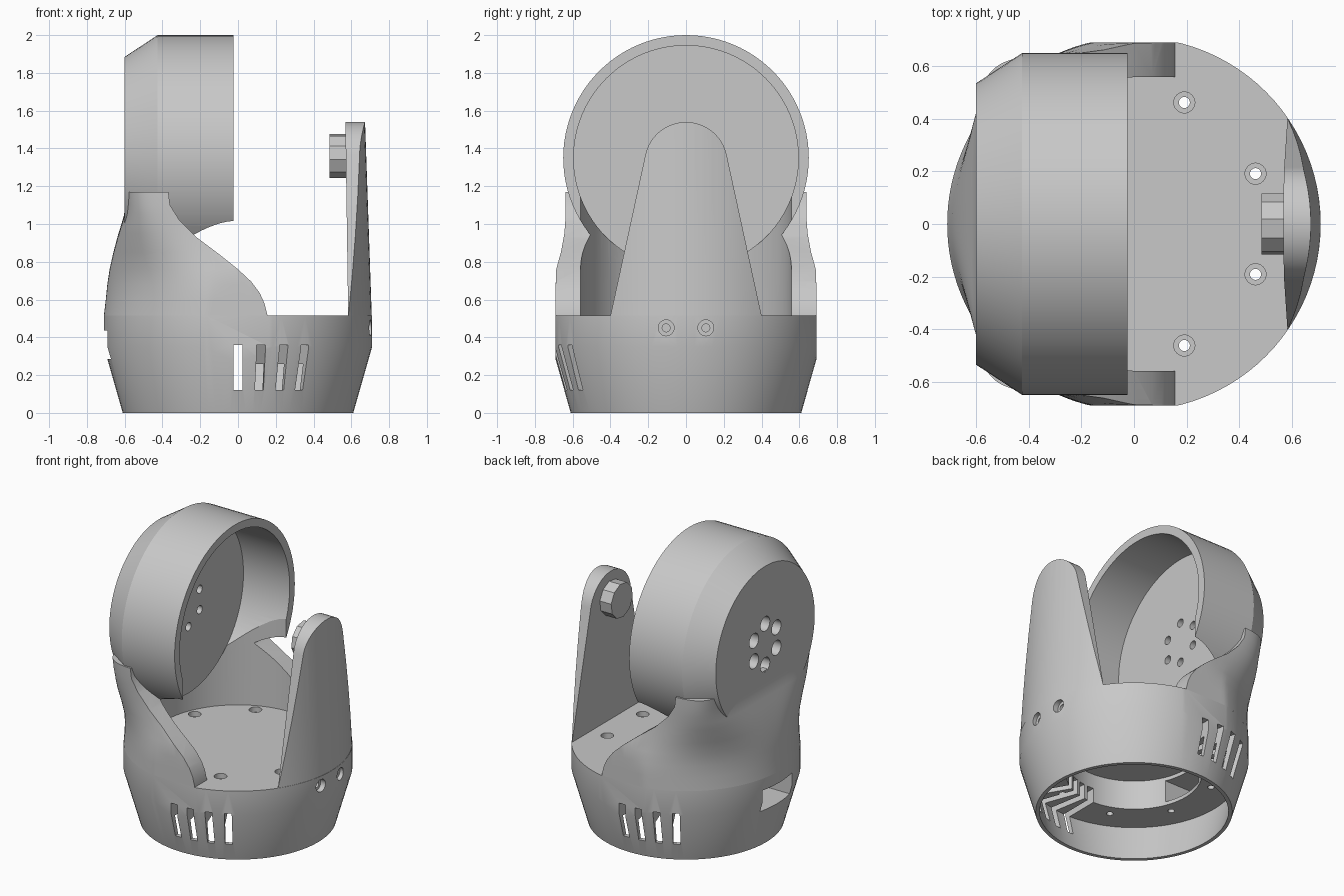
import bpy, bmesh, math
from math import sin, cos, pi, radians

if "Cube" in bpy.data.objects:
    bpy.data.objects.remove(bpy.data.objects["Cube"])

grey = bpy.data.materials.new("plain_grey")
grey.diffuse_color = (0.58, 0.58, 0.58, 1)
grey.use_nodes = True
grey.node_tree.nodes["Principled BSDF"].inputs["Base Color"].default_value = grey.diffuse_color
N = 96


def make(name, bm):
    bmesh.ops.remove_doubles(bm, verts=bm.verts, dist=1e-5)
    bmesh.ops.recalc_face_normals(bm, faces=bm.faces)
    me = bpy.data.meshes.new(name)
    bm.to_mesh(me)
    bm.free()
    me.materials.append(grey)
    ob = bpy.data.objects.new(name, me)
    bpy.context.collection.objects.link(ob)
    return ob


def place(axis, u, v, w):
    """u, v in the section plane, w along the axis."""
    return {'x': (w, u, v), 'y': (u, w, v), 'z': (u, v, w)}[axis]


def loft(name, rings):
    bm = bmesh.new()
    rows = [[bm.verts.new(p) for p in r] for r in rings]
    n = len(rows[0])
    for a, b in zip(rows, rows[1:]):
        for i in range(n):
            j = (i + 1) % n
            bm.faces.new((a[i], a[j], b[j], b[i]))
    bm.faces.new(rows[0][::-1])
    bm.faces.new(rows[-1])
    return make(name, bm)


def prism(name, pts, axis, lo, hi):
    return loft(name, [[place(axis, u, v, w) for u, v in pts] for w in (lo, hi)])


def disc(r, cu=0, cv=0, n=N, turn=0.0):
    return [(cu + r * cos(2 * pi * i / n + turn), cv + r * sin(2 * pi * i / n + turn)) for i in range(n)]


def lathe(name, prof, axis, cu=0, cv=0):
    """Spin an open (radius, along) profile with both ends capped."""
    return loft(name, [[place(axis, u, v, w) for u, v in disc(r, cu, cv)] for r, w in prof])


def box(name, x0, x1, y0, y1, z0, z1):
    return prism(name, [(x0, y0), (x1, y0), (x1, y1), (x0, y1)], 'z', z0, z1)


def boolean(ob, cutter, op='DIFFERENCE'):
    m = ob.modifiers.new("cut", 'BOOLEAN')
    m.operation, m.object, m.solver = op, cutter, 'EXACT'
    bpy.context.view_layer.objects.active = ob
    bpy.ops.object.modifier_apply(modifier=m.name)
    bpy.data.objects.remove(cutter)


def smooth(ob, angle=30):
    bpy.ops.object.select_all(action='DESELECT')
    ob.select_set(True)
    bpy.context.view_layer.objects.active = ob
    bpy.ops.object.shade_smooth_by_angle(angle=radians(angle))


def well_outline(r, front, back=-1.0):
    """Half round at the back, straight sides running to the front."""
    arc = [(r * cos(t), r * sin(t)) for t in [pi / 2 + pi * i / 60 for i in range(61)]]
    if back > -r:
        y = math.sqrt(r * r - back * back)
        arc = ([q for q in arc if q[0] > back and q[1] > 0] + [(back, y), (back, -y)]
               + [q for q in arc if q[0] > back and q[1] < 0])
    return [(front, r)] + arc + [(front, -r)]


# Base: flared drum, hollow below, with a stepped deck
base = lathe("base", [(0.42, 0.46), (0.42, 0.26), (0.65, 0.26), (0.585, 0), (0.61, 0),
                      (0.71, 0.35), (0.71, 0.515)], 'z')
boolean(base, box("clip", -1, 1, -0.69, 0.69, -1, 2), 'INTERSECT')
# Deck screw holes
for k in range(8):
    a = radians(22.5 + 45 * k)
    cx, cy = 0.5 * cos(a), 0.5 * sin(a)
    boolean(base, prism("bore", disc(0.021, cx, cy, 24), 'z', 0.1, 0.7))
    boolean(base, prism("counterbore", disc(0.04, cx, cy, 24), 'z', 0.48, 0.7))
# Vent slots, front and back
for side in (0, 180):
    for k in range(4):
        slot = box("slot", -0.023, 0.023, -0.85, -0.38, 0.12, 0.36)
        slot.rotation_euler.z = radians(side + 10 * k)
        bpy.context.view_layer.update()
        boolean(base, slot)
# Cable port and arm screw holes
boolean(base, box("port", -0.9, -0.38, -0.16, 0.16, 0.285, 0.435))
for y in (-0.105, 0.105):
    boolean(base, prism("bore", disc(0.021, y, 0.45, 24), 'x', 0.5, 0.8))
    boolean(base, prism("counterbore", disc(0.042, y, 0.45, 24), 'x', 0.67, 0.8))
smooth(base)

# Cradle wall: round at the deck, squarer where it meets the drum
rings = []
KEYS = [(0.515, 0.71, 0.71, 2), (0.6, 0.70, 0.71, 2), (0.68, 0.692, 0.705, 2.05),
        (0.76, 0.68, 0.687, 2.25), (0.85, 0.66, 0.664, 2.8), (0.95, 0.633, 0.648, 3.9),
        (1.0, 0.617, 0.644, 4.7), (1.05, 0.603, 0.642, 5.6), (1.1, 0.598, 0.642, 6.4),
        (1.17, 0.598, 0.642, 7)]
for z, a, b, p in KEYS:
    ring = []
    for i in range(2 * N):
        t = pi * (i + 0.5) / N
        x = math.copysign(a * abs(cos(t)) ** (2 / p), cos(t))
        y = math.copysign(b * abs(sin(t)) ** (2 / p), sin(t))
        ring.append((x, max(-0.69, min(0.69, y)), z))
    rings.append(ring)
wall = loft("cradle_wall", rings)
sweep = [(-0.9, 0.4), (0.155, 0.4), (0.155, 0.52), (0.14, 0.58), (0.115, 0.635), (0.07, 0.695),
         (0, 0.76), (-0.1, 0.84), (-0.22, 0.93), (-0.31, 1.02), (-0.36, 1.1), (-0.385, 1.3), (-0.9, 1.3)]
boolean(wall, prism("sweep", sweep, 'y', -1, 1), 'INTERSECT')
boolean(wall, prism("well", well_outline(0.558, 0.9), 'z', 0.4, 1.3))
boolean(wall, prism("drum_void", disc(0.595, 0, 1.35), 'x', -0.375, 0.3))
# Open the underside, which rests on the deck
bm = bmesh.new()
bm.from_mesh(wall.data)
under = [f for f in bm.faces if f.normal.z < -0.99 and f.calc_center_median().z < 0.52]
bmesh.ops.delete(bm, geom=under, context='FACES')
bm.to_mesh(wall.data)
bm.free()
smooth(wall, 35)

# Drum: bevelled cup open toward the arm, cut away over the well
drum = lathe("drum_housing", [(0.535, -0.6), (0.65, -0.425), (0.65, -0.025),
                              (0.595, -0.025), (0.595, -0.375)], 'x', 0, 1.35)
boolean(drum, prism("clearance", well_outline(0.558, 0.9, -0.375), 'z', 0.4, 1.35))
trim = prism("trim", well_outline(0.557, 0.9), 'z', 0.4, 1.2)
boolean(trim, prism("core", disc(0.595, 0, 1.35), 'x', -1, 1))
boolean(drum, trim)
for k in range(6):
    a = radians(30 + 60 * k)
    cy, cz = 0.14 * cos(a), 1.35 + 0.14 * sin(a)
    boolean(drum, prism("bore", disc(0.028, cy, cz, 24), 'x', -0.7, -0.3))
    boolean(drum, prism("counterbore", disc(0.05, cy, cz, 24), 'x', -0.7, -0.47))
smooth(drum, 20)

# Support arm: tapered, rounded top, curved outer face
arm = lathe("support_arm", [(0.708, 0.515), (0.672, 1.56)], 'z')
outline = [(-0.40, 0.4), (0.40, 0.4), (0.40, 0.515)]
outline += [(0.22 * cos(t), 1.32 + 0.22 * sin(t)) for t in [radians(12 + 6.5 * i) for i in range(25)]]
outline += [(-0.40, 0.515)]
boolean(arm, prism("outline", outline, 'x', 0.3, 0.9), 'INTERSECT')
boolean(arm, prism("inner_face", [(0.585, 0.4), (1, 0.4), (1, 1.7), (0.566, 1.7)], 'y', -1, 1), 'INTERSECT')
smooth(arm)

# Pivot hub: faceted peg
prism("pivot_hub", disc(0.118, 0, 1.36, 10, pi / 20), 'x', 0.485, 0.59)
